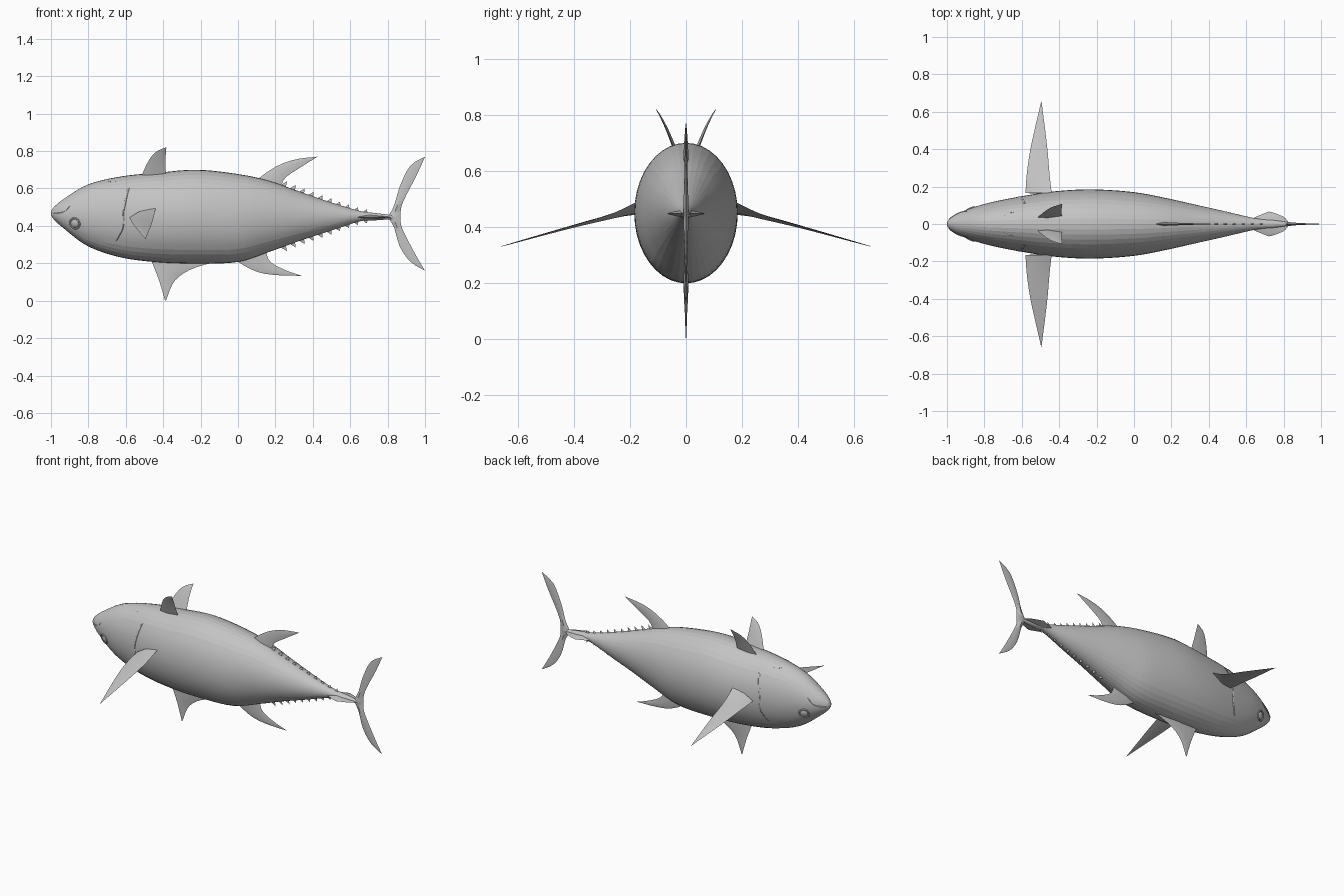
import bpy, bmesh, math
from mathutils import Vector

cube = bpy.data.objects.get("Cube")
if cube:
    bpy.data.objects.remove(cube, do_unlink=True)

GREY = (0.55, 0.55, 0.55, 1)
skin = bpy.data.materials.new("plain grey")
skin.use_nodes = True
skin.diffuse_color = GREY
skin.node_tree.nodes["Principled BSDF"].inputs["Base Color"].default_value = GREY


def spline(points, steps):
    """Catmull-Rom through points of any dimension."""
    n = len(points)
    out = []
    for i in range(steps + 1):
        f = i / steps * (n - 1)
        k = min(int(f), n - 2)
        t = f - k
        p = [points[max(0, min(n - 1, k + j))] for j in (-1, 0, 1, 2)]
        out.append(tuple(
            b + t * ((c - a) + t * ((2 * a - 5 * b + 4 * c - d) + t * (3 * (b - c) + d - a))) / 2
            for a, b, c, d in zip(*p)))
    return out


def loft(name, rings, smooth=None):
    """Skin a list of closed rings and cap both ends."""
    bm = bmesh.new()
    rows = [[bm.verts.new(p) for p in ring] for ring in rings]
    n = len(rows[0])
    for a, b in zip(rows, rows[1:]):
        for i in range(n):
            j = (i + 1) % n
            bm.faces.new((a[i], a[j], b[j], b[i]))
    bm.faces.new(rows[0])
    bm.faces.new(rows[-1])
    bmesh.ops.recalc_face_normals(bm, faces=bm.faces)
    mesh = bpy.data.meshes.new(name)
    bm.to_mesh(mesh)
    bm.free()
    obj = bpy.data.objects.new(name, mesh)
    bpy.context.collection.objects.link(obj)
    mesh.materials.append(skin)
    if smooth:
        mesh.shade_smooth()
        mesh.set_sharp_from_angle(angle=math.radians(smooth))
    return obj


def fin(name, lead, trail, thick, place, steps=8):
    """Lens-section blade between a leading and a trailing edge."""
    le = [Vector(place(*p)) for p in spline(lead, steps)]
    te = [Vector(place(*p)) for p in spline(trail, steps)]
    rings = []
    for i, (a, b) in enumerate(zip(le, te)):
        k = min(i, steps - 1)
        normal = (te[0] - le[0]).cross(le[k + 1] - le[k]).normalized()
        bulge = normal * (thick * (1 - i / steps) + 0.0008)
        mid = a.lerp(b, 0.4)
        rings.append((a, mid + bulge, b, mid - bulge))
    return loft(name, rings, 40)


# Body: x, top, bottom, half width
STATIONS = [(-1, .475, .46, .008), (-.985, .50, .435, .028), (-.93, .545, .385, .062),
            (-.8, .622, .29, .107), (-.62, .665, .23, .145), (-.42, .685, .205, .175),
            (-.22, .70, .198, .185), (0, .677, .207, .17), (.17, .64, .262, .139),
            (.33, .583, .32, .103), (.49, .528, .372, .067), (.65, .48, .424, .03),
            (.74, .468, .43, .022), (.84, .455, .437, .007)]
sections = spline(STATIONS, 65)
SIDES = 40


def oval(x, top, bottom, half):
    angles = [2 * math.pi * i / SIDES for i in range(SIDES)]
    return [(x, half * math.cos(a), (top + bottom) / 2 + (top - bottom) / 2 * math.sin(a))
            for a in angles]


loft("body", [oval(*s) for s in sections], 8)


def section_at(x):
    for a, b in zip(sections, sections[1:]):
        if a[0] <= x <= b[0]:
            t = (x - a[0]) / (b[0] - a[0])
            return [p + t * (q - p) for p, q in zip(a, b)]
    return sections[-1]


def on_skin(x, z, side):
    _, top, bottom, half = section_at(x)
    h = (z - (top + bottom) / 2) / ((top - bottom) / 2)
    return Vector((x, side * half * math.sqrt(max(0, 1 - h * h)), z))


def upright(x, z):
    return (x, 0, z)


# Fins on the centre line
fin("rear_top_fin", [(.08, .63), (.19, .71), (.30, .754), (.425, .77)],
    [(.23, .60), (.25, .655), (.33, .71), (.425, .77)], .010, upright)
fin("rear_bottom_fin", [(-.02, .22), (.09, .158), (.20, .137), (.34, .133)],
    [(.15, .27), (.17, .21), (.25, .165), (.34, .133)], .010, upright)
fin("front_bottom_fin", [(-.47, .23), (-.43, .13), (-.41, .07), (-.39, 0)],
    [(-.02, .225), (-.22, .18), (-.335, .11), (-.385, 0)], .010, upright, 12)
fin("tail_upper_lobe", [(.80, .445), (.835, .51), (.865, .61), (.92, .72), (1, .77)],
    [(.87, .445), (.873, .50), (.90, .565), (.955, .67), (1, .77)], .010, upright, 12)
fin("tail_lower_lobe", [(.80, .45), (.835, .39), (.865, .29), (.92, .21), (1, .16)],
    [(.87, .45), (.873, .40), (.90, .34), (.95, .245), (1, .16)], .010, upright, 12)

# Rows of finlets along the tapering tail
for row, edge, sign in (("top", 1, 1), ("bottom", 2, -1)):
    for i in range(10):
        x = .22 + .049 * i
        size = 1 - .04 * i
        z0 = section_at(x)[edge] - sign * .01
        z1 = section_at(x + .034)[edge]
        tip = (x + .042 * size, z1 + sign * .027 * size)
        fin(f"{row}_finlet_{i + 1}", [(x, z0), tip],
            [(x + .034, z1 - sign * .01), tip], .004, upright, 2)

# Gill cover, mouth and slit paths as x, z on the flank
RIDGES = {"gill_edge": [(-.585, .60), (-.60, .54), (-.615, .46), (-.615, .39), (-.65, .32)],
          "mouth_edge": [(-.985, .468), (-.95, .47), (-.92, .482), (-.895, .51)],
          "head_slit": [(-.69, .641), (-.67, .636), (-.65, .637)]}

for word, side in (("left", 1), ("right", -1)):
    def flank(x, y, z):
        return (x, side * y, z)

    def keel_plane(x, y):
        return (x, side * y, .447)

    fin(f"{word}_side_fin",
        [(-.58, .165, .445), (-.573, .27, .43), (-.55, .42, .395), (-.495, .66, .33)],
        [(-.44, .165, .495), (-.452, .27, .445), (-.465, .42, .40), (-.495, .66, .33)],
        .012, flank, 10)
    fin(f"{word}_upper_fin",
        [(-.515, .035, .67), (-.48, .065, .745), (-.44, .09, .795), (-.385, .107, .82)],
        [(-.385, .04, .67), (-.388, .065, .735), (-.386, .088, .785), (-.383, .107, .82)],
        .006, flank)
    fin(f"{word}_tail_keel", [(.59, .01), (.66, .042), (.72, .066)],
        [(.83, .004), (.80, .038), (.735, .064)], .014, keel_plane)

    # Raised lines following the skin
    for name, path in RIDGES.items():
        rings = []
        for x, z in spline(path, 14):
            c = on_skin(x, z, side)
            rings.append([c + Vector((.005 * math.cos(a), side * .0025 * math.sin(a), .005 * math.cos(a) * .6))
                          for a in [math.pi * k / 3 for k in range(6)]])
        loft(f"{word}_{name}", rings, 40)

    # Eye: low dome inside a raised rim
    centre = on_skin(-.873, .413, side)
    dx = on_skin(-.853, .413, side) - on_skin(-.893, .413, side)
    dz = on_skin(-.873, .433, side) - on_skin(-.873, .393, side)
    normal = dx.cross(dz).normalized()
    if normal.y * side < 0:
        normal.negate()
    facing = normal.to_track_quat("Z", "Y").to_euler()
    bpy.ops.mesh.primitive_torus_add(major_radius=.029, minor_radius=.004, major_segments=24,
                                     minor_segments=6, location=centre, rotation=facing)
    rim = bpy.context.object
    bpy.ops.mesh.primitive_uv_sphere_add(segments=20, ring_count=10, radius=.022,
                                         location=centre, rotation=facing)
    dome = bpy.context.object
    dome.scale.z = .35
    for obj, label in ((rim, "eye_rim"), (dome, "eye")):
        obj.name = f"{word}_{label}"
        obj.data.materials.append(skin)
        obj.data.shade_smooth()
